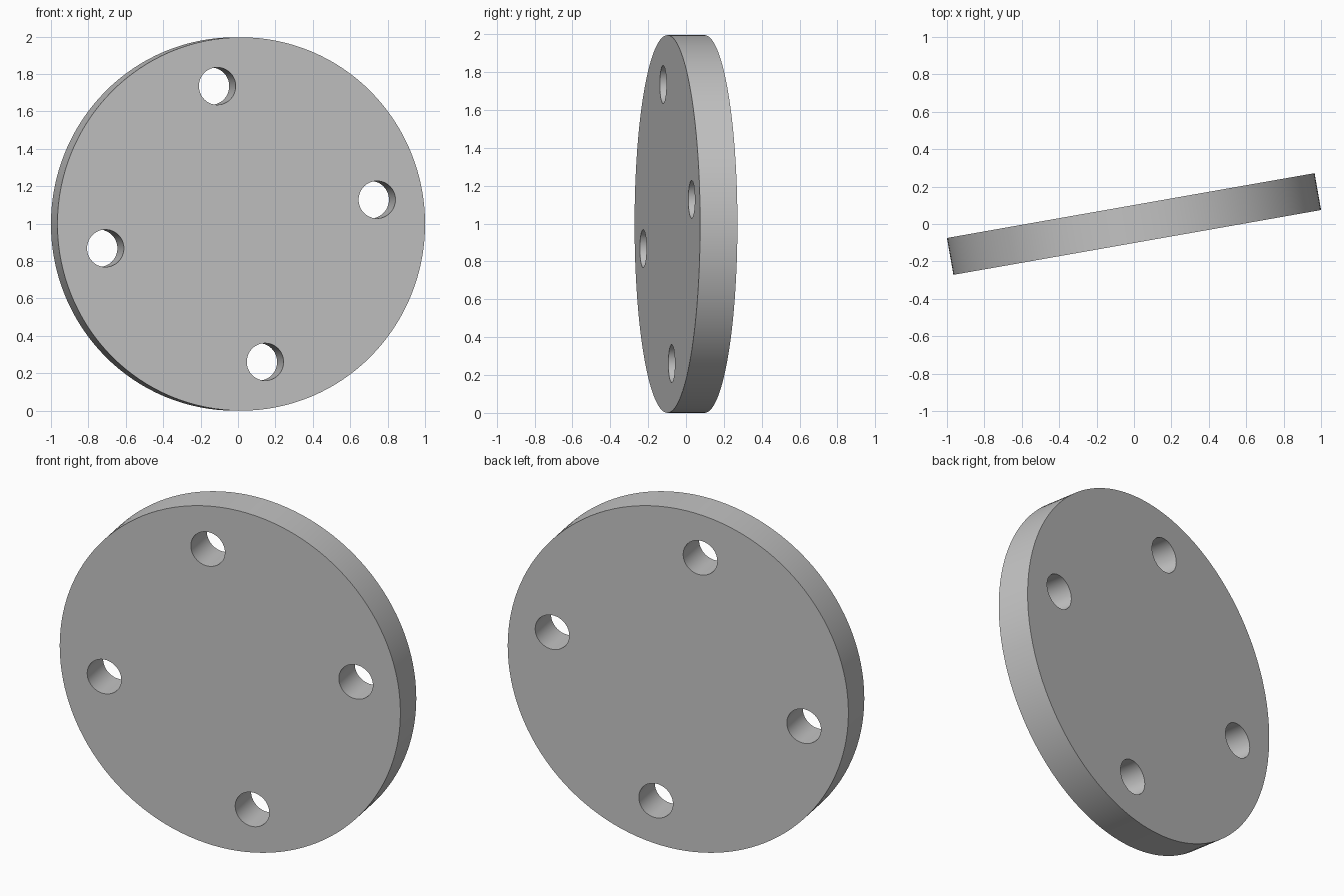
import bpy
import math
from mathutils import Matrix

cube = bpy.data.objects.get("Cube")
if cube:
    bpy.data.objects.remove(cube, do_unlink=True)

RADIUS = 0.998
THICKNESS = 0.2
HOLE_RADIUS = 0.1
BOLT_CIRCLE = 0.7485
TURN = math.radians(10)

grey = bpy.data.materials.new("plain_grey")
grey.use_nodes = True
colour = (0.55, 0.55, 0.55, 1)
grey.diffuse_color = colour
grey.node_tree.nodes["Principled BSDF"].inputs["Base Color"].default_value = colour

# Placement: disc axis lies along y, turned about the vertical
placement = (Matrix.Translation((0, 0, RADIUS))
             @ Matrix.Rotation(TURN, 4, "Z")
             @ Matrix.Rotation(math.pi / 2, 4, "X"))


def cylinder(name, radius, depth, sides, x=0, y=0):
    bpy.ops.mesh.primitive_cylinder_add(vertices=sides, radius=radius, depth=depth)
    obj = bpy.context.object
    obj.name = name
    obj.data.materials.append(grey)
    obj.matrix_world = placement @ Matrix.Translation((x, y, 0))
    return obj


# Round plate
plate = cylinder("flange_plate", RADIUS, THICKNESS, 128)

# Four through holes evenly spaced on the bolt circle
cutters = []
for i in range(4):
    angle = TURN + i * math.pi / 2
    cutter = cylinder(f"hole_cutter_{i + 1}", HOLE_RADIUS, THICKNESS * 2, 48,
                      BOLT_CIRCLE * math.cos(angle), BOLT_CIRCLE * math.sin(angle))
    cutter.hide_render = True
    cutters.append(cutter)
    cut = plate.modifiers.new(f"bolt_hole_{i + 1}", "BOOLEAN")
    cut.operation = "DIFFERENCE"
    cut.solver = "EXACT"
    cut.object = cutter

# Apply the cuts and discard the cutters
bpy.ops.object.select_all(action="DESELECT")
plate.select_set(True)
bpy.context.view_layer.objects.active = plate
for name in [m.name for m in plate.modifiers]:
    bpy.ops.object.modifier_apply(modifier=name)
for cutter in cutters:
    bpy.data.objects.remove(cutter, do_unlink=True)

bpy.ops.object.shade_smooth_by_angle(angle=math.radians(30))
